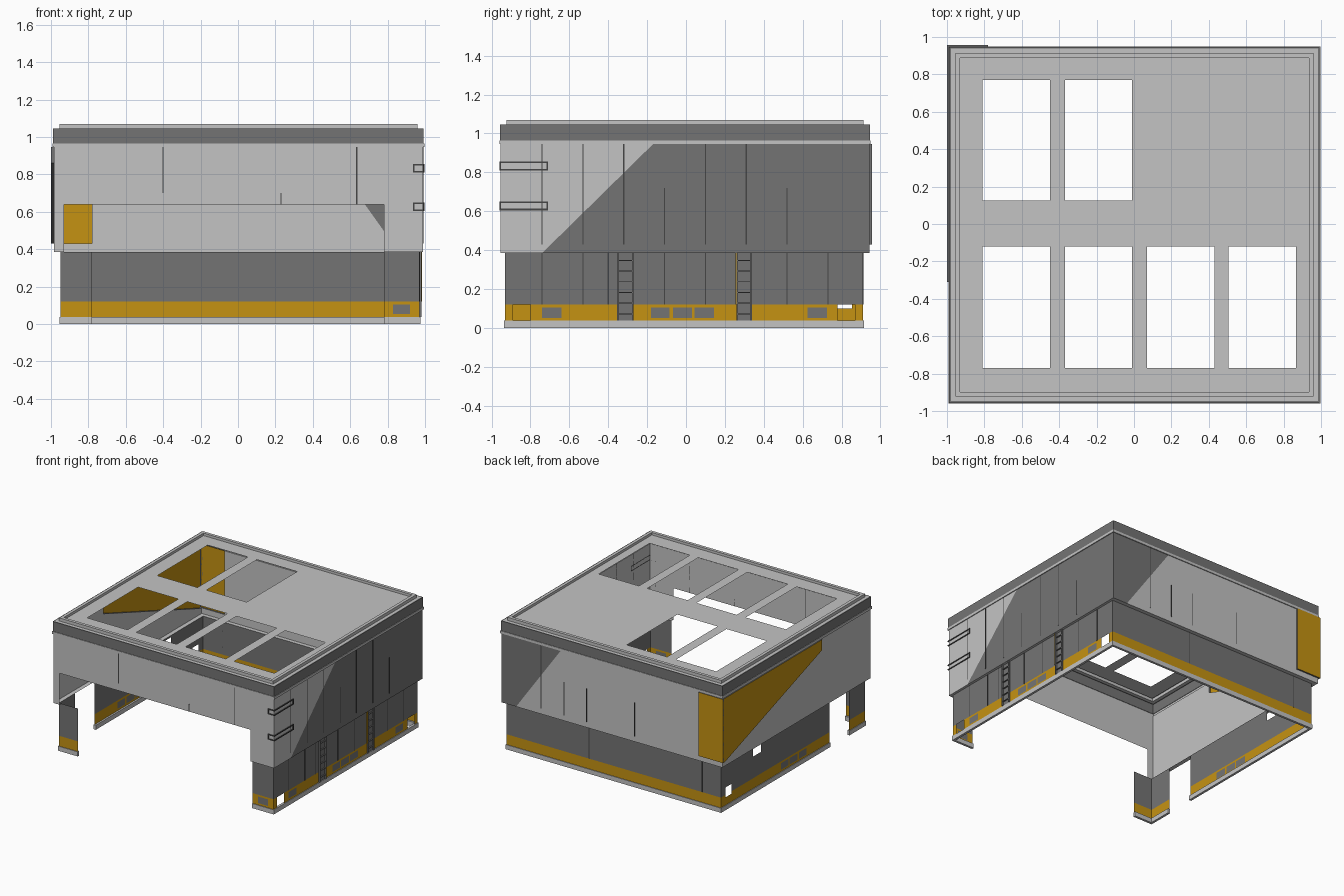
import bpy, bmesh
from mathutils import Vector

if "Cube" in bpy.data.objects:
    bpy.data.objects.remove(bpy.data.objects["Cube"])

# Materials
def material(name, rgb):
    m = bpy.data.materials.new(name)
    m.diffuse_color = (*rgb, 1)
    m.use_nodes = True
    m.node_tree.nodes["Principled BSDF"].inputs["Base Color"].default_value = m.diffuse_color
    return m

MATS = [material("light_grey", (0.55, 0.55, 0.55)),
        material("dark_grey", (0.175, 0.175, 0.175)),
        material("yellow", (0.56, 0.29, 0.006)),
        material("seam_grey", (0.06, 0.06, 0.06))]
LIGHT, DARK, YELLOW, SEAM = range(4)
HOLE = None

# Outer edges of upper walls (X0..Y1) and lower walls (A0..B1)
X0, X1, Y0, Y1 = -0.985, 0.99, -0.953, 0.943
A0, A1, B0, B1 = -0.95, 0.97, -0.93, 0.91
Z_BASE, Z_BAND, Z_MID, Z_TOP = 0.037, 0.12, 0.385, 0.945


def finish(name, bm):
    me = bpy.data.meshes.new(name)
    bm.to_mesh(me)
    bm.free()
    for m in MATS:
        me.materials.append(m)
    ob = bpy.data.objects.new(name, me)
    bpy.context.collection.objects.link(ob)
    return ob


def rect(u0, u1, v0, v1):
    return [(u0, v0), (u1, v0), (u1, v1), (u0, v1)]


def inside(p, poly):
    # convex, counter-clockwise polygon
    return all((b[0] - a[0]) * (p[1] - a[1]) - (b[1] - a[1]) * (p[0] - a[0]) > 0
               for a, b in zip(poly, poly[1:] + poly[:1]))


def sheet(name, axis, d, poly, mat, patches=(), flip=False, flange=0):
    """Flat sheet on a plane; each patch is a polygon cut in and recoloured or removed."""
    bm = bmesh.new()
    f = bm.faces.new([bm.verts.new((u, v, 0)) for u, v in poly])
    f.material_index = mat
    for shape, m in patches:
        for a, b in zip(shape, shape[1:] + shape[:1]):
            geom = bm.verts[:] + bm.edges[:] + bm.faces[:]
            bmesh.ops.bisect_plane(bm, geom=geom, dist=1e-5, plane_co=(*a, 0),
                                   plane_no=(b[1] - a[1], a[0] - b[0], 0))
        gone = []
        for f in bm.faces:
            if inside(f.calc_center_median(), shape):
                if m is HOLE:
                    gone.append(f)
                else:
                    f.material_index = m
        bmesh.ops.delete(bm, geom=gone, context='FACES')
    for v in bm.verts:
        u, w, _ = v.co
        v.co = {'x': (d, u, w), 'y': (u, d, w), 'z': (u, w, d)}[axis]
    if flip:
        bmesh.ops.reverse_faces(bm, faces=bm.faces[:])
    if flange:
        edges = [e for e in bm.edges if e.is_boundary]
        r = bmesh.ops.extrude_edge_only(bm, edges=edges)['geom']
        shift = Vector((flange, 0, 0)) if axis == 'x' else Vector((0, flange, 0))
        for g in r:
            if isinstance(g, bmesh.types.BMVert):
                g.co += shift
            elif isinstance(g, bmesh.types.BMFace):
                g.material_index = DARK
    return finish(name, bm)


def boxes(name, spans, mat):
    bm = bmesh.new()
    for x0, x1, y0, y1, z0, z1 in spans:
        vs = bmesh.ops.create_cube(bm, size=1)['verts']
        for v in vs:
            v.co = ((x0 + x1) / 2 + v.co.x * (x1 - x0),
                    (y0 + y1) / 2 + v.co.y * (y1 - y0),
                    (z0 + z1) / 2 + v.co.z * (z1 - z0))
    for f in bm.faces:
        f.material_index = mat
    return finish(name, bm)


def ring(name, bounds, profile):
    """Sweeps (outset, z, colour) steps around a rectangle."""
    bm = bmesh.new()
    x0, x1, y0, y1 = bounds
    last = None
    for o, z, m in profile:
        loop = [bm.verts.new((u, v, z)) for u, v in rect(x0 - o, x1 + o, y0 - o, y1 + o)]
        if last:
            for i in range(4):
                j = (i + 1) % 4
                bm.faces.new((last[i], last[j], loop[j], loop[i])).material_index = m
        last = loop
    return finish(name, bm)


# Lower walls: yellow band with vents, ladder bays and small openings
def band(u0, u1):
    return (rect(u0, u1, Z_BASE, Z_BAND), YELLOW)

def vent(u0, u1):
    return (rect(u0, u1, 0.052, 0.105), DARK)

bays = [(-0.355, -0.27), (0.26, 0.34)]
trio = [vent(-0.18, -0.085), vent(-0.068, 0.032), vent(0.045, 0.145)]
sheet("right_lower_wall", 'x', A1, rect(B0, B1, Z_BASE, Z_MID), DARK,
      [band(B0, B1)] + trio + [vent(-0.74, -0.64), vent(0.625, 0.725)] +
      [(rect(a, b, Z_BASE, Z_MID), DARK) for a, b in bays] +
      [(rect(a, a + 0.09, Z_BASE, Z_BAND), HOLE) for a in (-0.89, 0.78)])
sheet("left_lower_wall", 'x', A0, rect(B0, B1, Z_BASE, Z_MID), DARK,
      [band(B0, B1)] + trio +
      [(rect(-0.725, -0.48, Z_BASE, Z_MID), HOLE),
       (rect(0.775, 0.855, 0.10, 0.18), HOLE),
       (rect(0.40, 0.50, 0.295, 0.37), HOLE)], flip=True)
sheet("back_lower_wall", 'y', B1, rect(A0, A1, Z_BASE, Z_MID), DARK, [band(A0, A1)], flip=True)
sheet("front_lower_legs", 'y', B0, rect(A0, A1, Z_BASE, Z_MID), DARK,
      [band(A0, A1), vent(0.83, 0.92), (rect(-0.78, 0.78, Z_BASE, Z_MID), HOLE)])

# Plinth under the lower walls
t, e = 0.014, 0.005
boxes("plinth", [(A1 - t, A1 + e, B0 - e, B1 + e, 0, Z_BASE),
                 (A0 - e, A0 + t, B0 - e, -0.725, 0, Z_BASE),
                 (A0 - e, A0 + t, -0.48, B1 + e, 0, Z_BASE),
                 (A0 + t, A1 - t, B1 - t, B1 + e, 0, Z_BASE),
                 (A0 + t, -0.78, B0 - e, B0 + t, 0, Z_BASE),
                 (0.78, A1 - t, B0 - e, B0 + t, 0, Z_BASE)], LIGHT)

# Ladder rails and rungs in the bays
ladder = []
for a, b in bays:
    ladder += [(A1, A1 + 0.012, y, y + 0.008, Z_BASE, Z_MID) for y in (a, b - 0.008)]
    ladder += [(A1, A1 + 0.01, a, b, 0.07 + i * 0.055, 0.075 + i * 0.055) for i in range(6)]
boxes("wall_ladders", ladder, DARK)
boxes("yellow_trim", [(A1, A1 + 0.013, 0.254, 0.26, Z_BAND, Z_MID)], YELLOW)

# Ledge between lower and upper walls, without the front opening
sheet("ledge", 'z', Z_MID, rect(X0, X1, Y0, Y1), LIGHT,
      [(rect(A0, A1, B0, B1), HOLE), (rect(-0.93, 0.78, Y0 - 0.1, B0), HOLE)], flip=True)

# Upper walls: light and dark areas split by diagonals
sheet("front_upper_wall", 'y', Y0, rect(X0, X1, Z_MID, Z_TOP), LIGHT,
      [(rect(-0.93, 0.78, Z_MID - 0.1, 0.64), HOLE)])
sheet("right_upper_wall", 'x', X1, rect(Y0, Y1, Z_MID, Z_TOP), LIGHT,
      [([(-0.74, Z_MID), (1, Z_MID), (1, Z_TOP), (-0.17, Z_TOP)], DARK)])
accent_back = rect(-1.0, -0.78, 0.43, Z_TOP)
accent_left = [(-0.31, 0.86), (0.93, 0.43), (0.956, 0.43), (0.956, Z_TOP), (-0.31, Z_TOP)]
sheet("back_upper_wall", 'y', Y1, rect(X0, X1, Z_MID, Z_TOP), LIGHT,
      [([(0.86, Z_MID), (1, Z_MID), (1, Z_TOP), (0.46, Z_TOP)], DARK),
       (accent_back, HOLE)], flip=True)
sheet("left_upper_wall", 'x', X0, rect(Y0, Y1, Z_MID, Z_TOP), LIGHT,
      [(accent_left, HOLE)], flip=True)

# Raised yellow corner panels
sheet("back_accent_panel", 'y', 0.956, accent_back, YELLOW, flip=True, flange=Y1 - 0.956)
sheet("left_accent_panel", 'x', -1.0, accent_left, YELLOW, flip=True, flange=X0 + 1.0)

# Corner bracket outlines wrapping the front right corner
frames = []
s, p = 0.008, 0.006
for z0, z1 in ((0.605, 0.65), (0.81, 0.855)):
    for z in (z0, z1 - s):
        frames.append((X1, X1 + p, Y0 - p, -0.71, z, z + s))
        frames.append((0.935, X1, Y0 - p, Y0, z, z + s))
    frames.append((X1, X1 + p, -0.718, -0.71, z0, z1))
    frames.append((0.935, 0.943, Y0 - p, Y0, z0, z1))
boxes("corner_brackets", frames, SEAM)

# Panel seams
w, q = 0.003, 0.002
seams = []
for i, y in enumerate((-0.74, -0.53, -0.32, -0.11, 0.10, 0.31, 0.52)):
    top = 0.72 if i in (3, 6) else Z_TOP
    seams.append((X1, X1 + q, y - w, y + w, 0.43, top))
for y in (-0.74, -0.53, -0.40, -0.11, 0.10, 0.52, 0.73):
    seams.append((A1, A1 + q, y - w, y + w, Z_BAND, Z_MID))
for x, top in ((0.23, 0.70), (0.43, 0.70), (0.635, Z_TOP), (-0.2, 0.70)):
    seams.append((x - w, x + w, Y1, Y1 + q, 0.43, top))
for x, z0, z1 in ((0.23, 0.64, 0.70), (-0.40, 0.70, Z_TOP), (0.635, 0.64, Z_TOP)):
    seams.append((x - w, x + w, Y0 - q, Y0, z0, z1))
for x in (-0.78, 0.23):
    seams.append((x - w, x + w, B1, B1 + q, Z_BAND, Z_MID))
boxes("panel_seams", seams, SEAM)

# Lip, dark parapet and raised roof rim
ring("parapet", (X0, X1, Y0, Y1),
     [(0, Z_TOP, LIGHT), (0.007, Z_TOP, LIGHT), (0.007, 0.965, LIGHT), (0.003, 0.965, LIGHT),
      (0.003, 1.045, DARK), (-0.006, 1.045, DARK), (-0.03, 1.045, LIGHT), (-0.03, 1.07, LIGHT),
      (-0.055, 1.07, LIGHT), (-0.055, 1.05, LIGHT)])

# Roof with skylight openings
cols = [(-0.81, -0.45), (-0.37, -0.01), (0.07, 0.43), (0.505, 0.865)]
lights = [(rect(a, b, -0.77, -0.12), HOLE) for a, b in cols]
lights += [(rect(a, b, 0.125, 0.77), HOLE) for a, b in cols[:2]]
i = 0.055
sheet("roof", 'z', 1.05, rect(X0 + i, X1 - i, Y0 + i, Y1 - i), LIGHT, lights)
